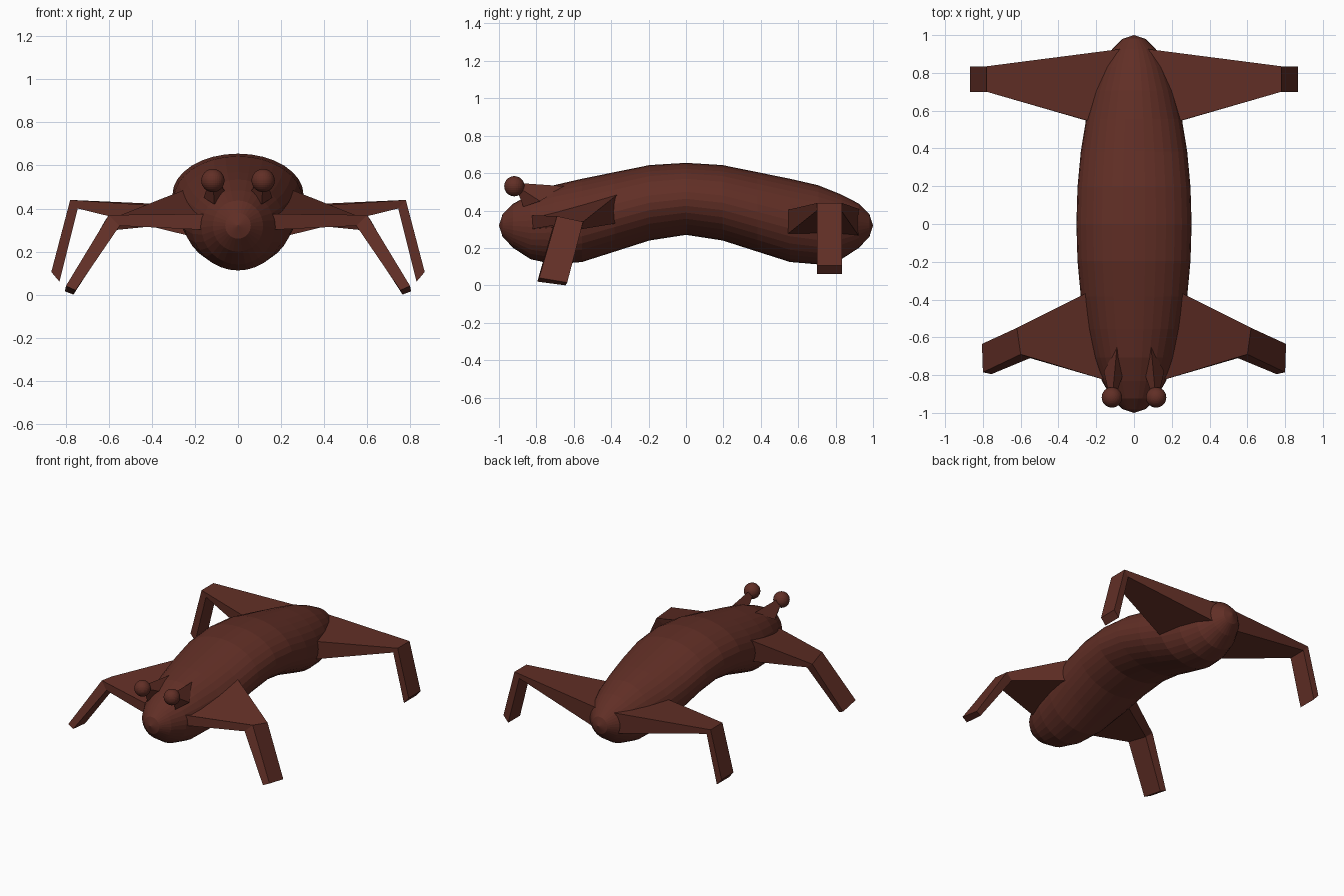
import bpy, bmesh, math
from mathutils import Vector

if "Cube" in bpy.data.objects:
    bpy.data.objects.remove(bpy.data.objects["Cube"])

brown = bpy.data.materials.new("reddish brown")
brown.diffuse_color = (0.12, 0.028, 0.019, 1)
brown.use_nodes = True
brown.node_tree.nodes["Principled BSDF"].inputs["Base Color"].default_value = brown.diffuse_color


def make(name, bm):
    bmesh.ops.recalc_face_normals(bm, faces=bm.faces)
    me = bpy.data.meshes.new(name)
    bm.to_mesh(me)
    bm.free()
    me.materials.append(brown)
    ob = bpy.data.objects.new(name, me)
    bpy.context.collection.objects.link(ob)
    return ob


def loft(name, quads, side):
    """Closed box chain through four-cornered sections, mirrored by side."""
    bm = bmesh.new()
    rings = [[bm.verts.new((p[0] * side, p[1], p[2])) for p in q] for q in quads]
    for a, b in zip(rings, rings[1:]):
        for i in range(4):
            j = (i + 1) % 4
            bm.faces.new((a[i], a[j], b[j], b[i]))
    bm.faces.new(rings[0])
    bm.faces.new(rings[-1])
    return make(name, bm)


# Body: arched ellipsoid, (top, bottom) heights per ring from middle to end
heights = [(.655, .27), (.643, .24), (.605, .18), (.57, .125),
           (.535, .112), (.485, .14), (.437, .2), (.38, .26)]
bm = bmesh.new()
N = 32
rings = []
for k in range(-7, 8):
    a = math.radians(11.25 * k)
    top, bot = heights[abs(k)]
    zc, h, w = (top + bot) / 2, (top - bot) / 2, .305 * math.cos(a)
    rings.append([bm.verts.new((w * math.cos(2 * math.pi * i / N), math.sin(a),
                                zc + h * math.sin(2 * math.pi * i / N))) for i in range(N)])
for a, b in zip(rings, rings[1:]):
    for i in range(N):
        j = (i + 1) % N
        bm.faces.new((a[i], a[j], b[j], b[i]))
for ring, y in ((rings[0], -1), (rings[-1], 1)):
    tip = bm.verts.new((0, y, .32))
    for i in range(N):
        bm.faces.new((ring[i], ring[(i + 1) % N], tip))
make("body", bm)

# Sections ordered: top front, top rear, bottom rear, bottom front
front = [[(.14, -.83, .375), (.28, -.38, .475), (.27, -.38, .33), (.14, -.83, .30)],
         [(.60, -.69, .37), (.62, -.55, .34), (.57, -.56, .30), (.55, -.71, .32)],
         [(.80, -.785, .04), (.805, -.635, .015), (.765, -.645, 0), (.755, -.795, .02)]]
rear = [[(.255, .55, .405), (.12, .92, .41), (.12, .92, .27), (.255, .55, .28)],
        [(.78, .70, .44), (.78, .835, .44), (.745, .83, .40), (.745, .70, .40)],
        [(.868, .70, .105), (.868, .835, .105), (.83, .835, .06), (.83, .70, .06)]]
stalk = [[(.09, -.65, .53), (.045, -.76, .46), (.11, -.87, .42), (.16, -.78, .45)],
         [(.11, -.865, .545), (.09, -.89, .52), (.115, -.90, .50), (.135, -.89, .52)]]

# Push the leg roots a little way into the body
for leg in (front, rear):
    leg[0] = [Vector(p).lerp(Vector(q), -.22) for p, q in zip(leg[0], leg[1])]

for side, label in ((1, "left"), (-1, "right")):
    loft(label + "_front_leg", front, side)
    loft(label + "_rear_leg", rear, side)
    loft(label + "_eye_stalk", stalk, side)
    # Eyeball
    bm = bmesh.new()
    bmesh.ops.create_uvsphere(bm, u_segments=32, v_segments=16, radius=.054)
    bmesh.ops.translate(bm, verts=bm.verts, vec=(.117 * side, -.918, .53))
    make(label + "_eye", bm)
